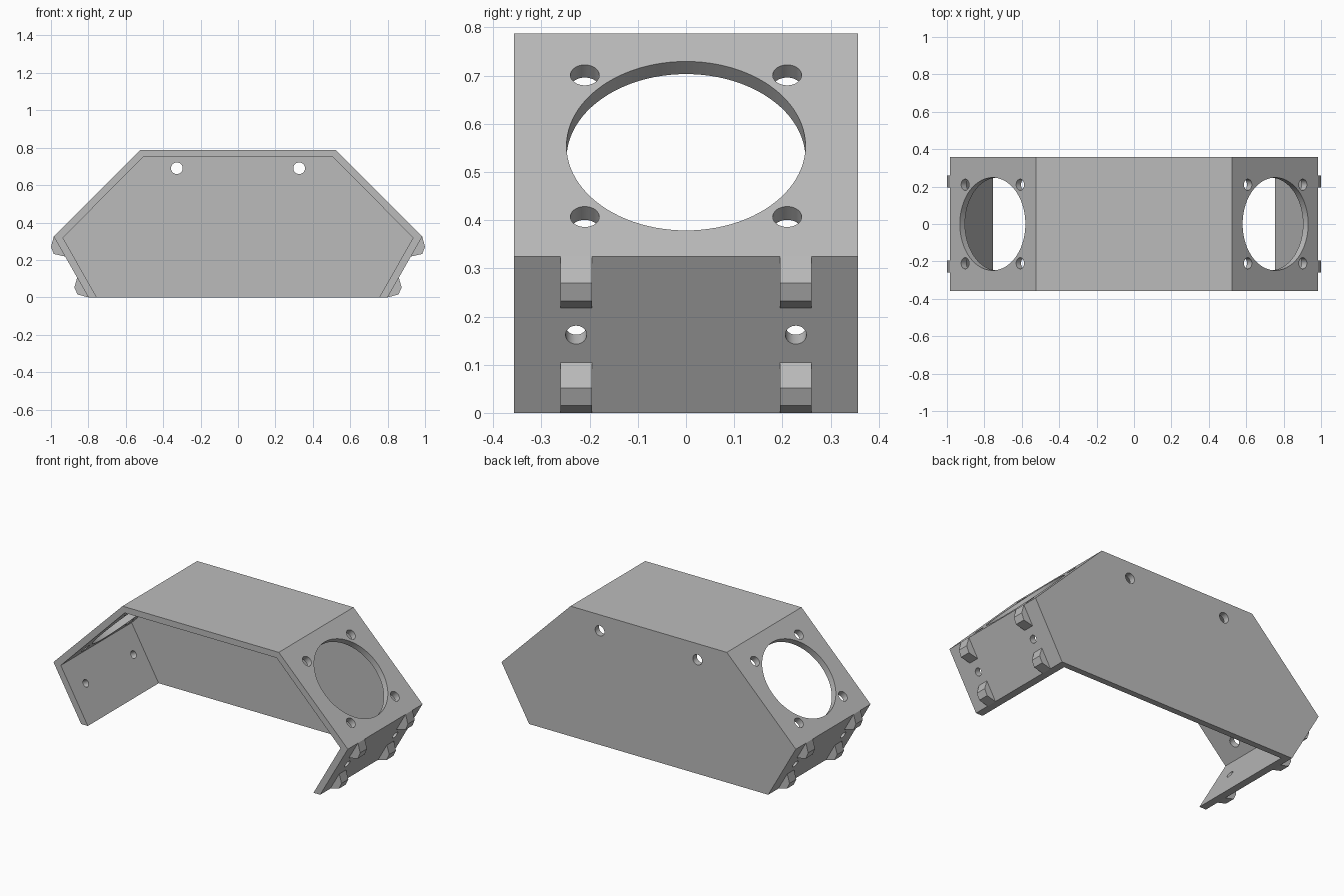
import bpy, bmesh, math
from mathutils import Vector

cube = bpy.data.objects.get("Cube")
if cube:
    bpy.data.objects.remove(cube, do_unlink=True)

grey = bpy.data.materials.new("light grey plastic")
grey.use_nodes = True
COLOUR = (0.50, 0.50, 0.50, 1)
grey.diffuse_color = COLOUR
grey.node_tree.nodes["Principled BSDF"].inputs["Base Color"].default_value = COLOUR

HALF_DEPTH = 0.357
WALL = 0.037


def finish(name, bm):
    bmesh.ops.recalc_face_normals(bm, faces=bm.faces)
    mesh = bpy.data.meshes.new(name)
    bm.to_mesh(mesh)
    bm.free()
    mesh.materials.append(grey)
    obj = bpy.data.objects.new(name, mesh)
    bpy.context.collection.objects.link(obj)
    return obj


def prism(name, profile, y0, y1):
    """Extrude an (x, z) outline from y0 to y1."""
    bm = bmesh.new()
    face = bm.faces.new([bm.verts.new((x, y0, z)) for x, z in profile])
    ext = bmesh.ops.extrude_face_region(bm, geom=[face])
    verts = [v for v in ext["geom"] if isinstance(v, bmesh.types.BMVert)]
    bmesh.ops.translate(bm, verts=verts, vec=(0, y1 - y0, 0))
    return finish(name, bm)


def cut(target, cutter):
    """Subtract the cutter and discard it."""
    cutter.hide_render = True
    mod = target.modifiers.new("cut", 'BOOLEAN')
    mod.operation = 'DIFFERENCE'
    mod.solver = 'EXACT'
    mod.object = cutter
    bpy.context.view_layer.objects.active = target
    bpy.ops.object.modifier_apply(modifier=mod.name)
    bpy.data.objects.remove(cutter, do_unlink=True)


def drill(target, centre, axis, radius, segments=48):
    bm = bmesh.new()
    bmesh.ops.create_cone(bm, cap_ends=True, segments=segments,
                          radius1=radius, radius2=radius, depth=0.18)
    cutter = finish("drill_cutter", bm)
    rot = Vector(axis).to_track_quat('Z', 'Y').to_matrix()
    for v in cutter.data.vertices:
        v.co = rot @ v.co + Vector(centre)
    cut(target, cutter)


def both_sides(half):
    """Complete a right-hand outline with its mirror image."""
    return half + [(-x, z) for x, z in reversed(half)]


# Housing: solid outline hollowed from the front and the underside
housing = prism("housing", both_sides([(0.80, 0), (0.985, 0.325), (0.523, 0.787)]),
                -HALF_DEPTH, HALF_DEPTH)
cut(housing, prism("hollow_cutter",
                   both_sides([(0.698, -0.1), (0.755, 0), (0.936, 0.318), (0.508, 0.75)]),
                   -0.5, HALF_DEPTH - WALL))

for s in (1, -1):
    # Large round opening and four screw holes in the sloping panel
    slope = (s * 0.7071, 0, 0.7071)
    drill(housing, (s * 0.756, 0, 0.554), slope, 0.248, 96)
    for y in (-0.21, 0.21):
        for d in (-0.147, 0.147):
            drill(housing, (s * (0.756 - d), y, 0.554 + d), slope, 0.03)
    # Small fixing holes in the lower side panel
    for y in (-0.228, 0.228):
        drill(housing, (s * 0.892, y, 0.162), (s * 0.869, 0, -0.495), 0.022, 32)
    # Back panel hole
    drill(housing, (s * 0.327, HALF_DEPTH, 0.69), (0, 1, 0), 0.031)

bpy.ops.object.select_all(action='DESELECT')
housing.select_set(True)
bpy.context.view_layer.objects.active = housing
bpy.ops.object.shade_smooth_by_angle(angle=math.radians(30))

# Hooked lugs on the lower side panels
LUGS = {
    "upper": [(0.975, 0.325), (0.985, 0.325), (1.0, 0.27), (0.985, 0.232),
              (0.924, 0.218), (0.912, 0.218)],
    "lower": [(0.848, 0.105), (0.86, 0.105), (0.875, 0.052), (0.858, 0.015),
              (0.80, 0.0), (0.788, 0.0)],
}
for side, s in (("left", 1), ("right", -1)):
    for place, y in (("front", -0.228), ("back", 0.228)):
        for level, outline in LUGS.items():
            prism(f"{level}_{place}_lug_{side}", [(s * x, z) for x, z in outline],
                  y - 0.0325, y + 0.0325)
